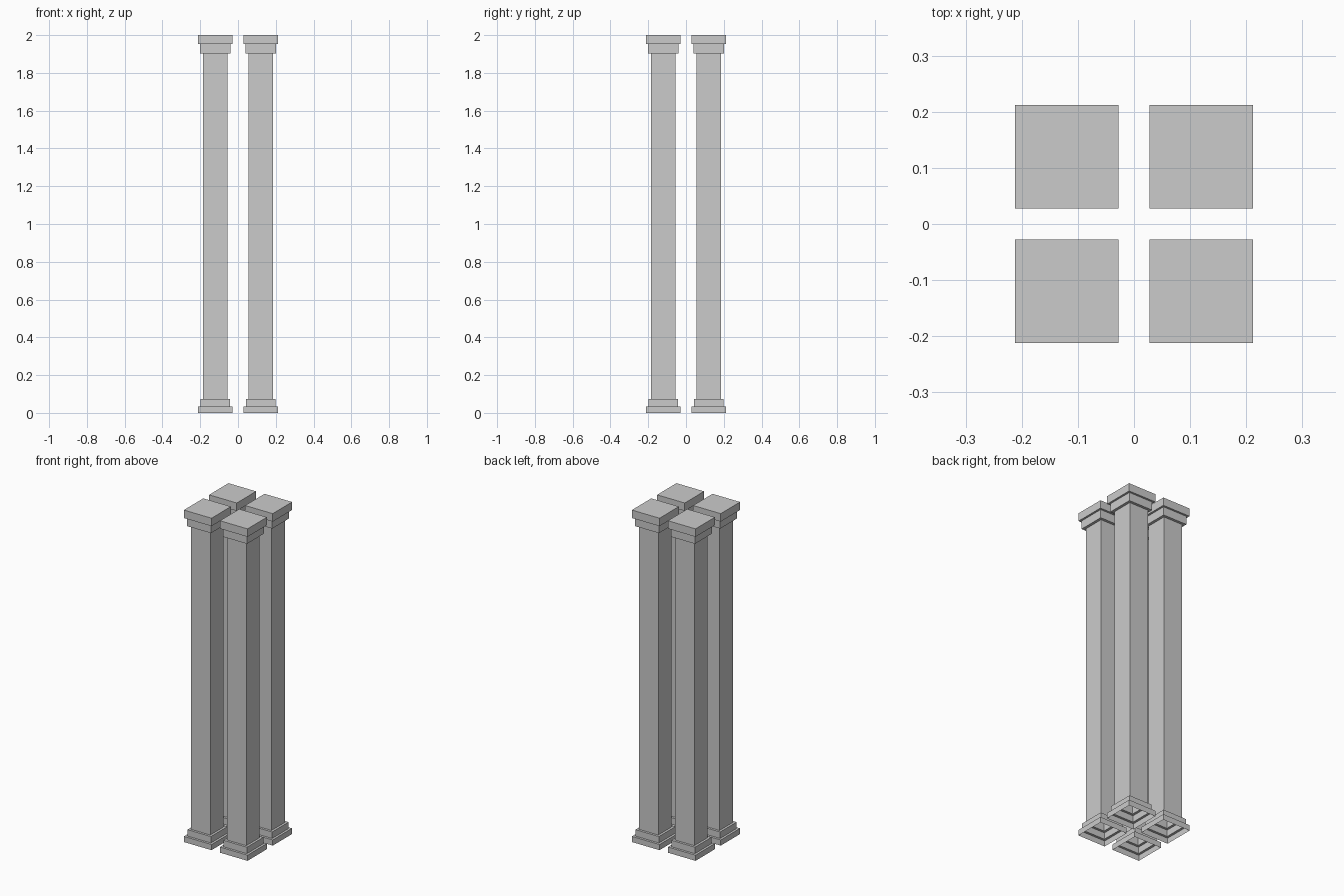
import bpy, bmesh

if "Cube" in bpy.data.objects:
    bpy.data.objects.remove(bpy.data.objects["Cube"])

# Stepped profile of one square pillar: (half width, height), open at the bottom
PROFILE = [
    (0.092, 0.0), (0.092, 0.034), (0.078, 0.034), (0.078, 0.073),   # base
    (0.064, 0.073), (0.064, 1.902),                                 # shaft
    (0.080, 1.902), (0.080, 1.952), (0.092, 1.952), (0.092, 2.0),   # capital
]
CORNERS = [(-1, -1), (1, -1), (1, 1), (-1, 1)]
OFFSET = 0.12


def pillar_mesh():
    bm = bmesh.new()
    rings = [[bm.verts.new((sx * h, sy * h, z)) for sx, sy in CORNERS]
             for h, z in PROFILE]
    # Walls and step ledges
    for low, high in zip(rings, rings[1:]):
        for i in range(4):
            j = (i + 1) % 4
            bm.faces.new((low[i], low[j], high[j], high[i]))
    # Flat top
    bm.faces.new(rings[-1])
    mesh = bpy.data.meshes.new("square_pillar")
    bm.to_mesh(mesh)
    bm.free()
    return mesh


# Four identical pillars in a square
mesh = pillar_mesh()
names = ["pillar_front_left", "pillar_front_right", "pillar_back_right", "pillar_back_left"]
for name, (sx, sy) in zip(names, CORNERS):
    pillar = bpy.data.objects.new(name, mesh)
    pillar.location = (sx * OFFSET, sy * OFFSET, 0)
    bpy.context.collection.objects.link(pillar)
